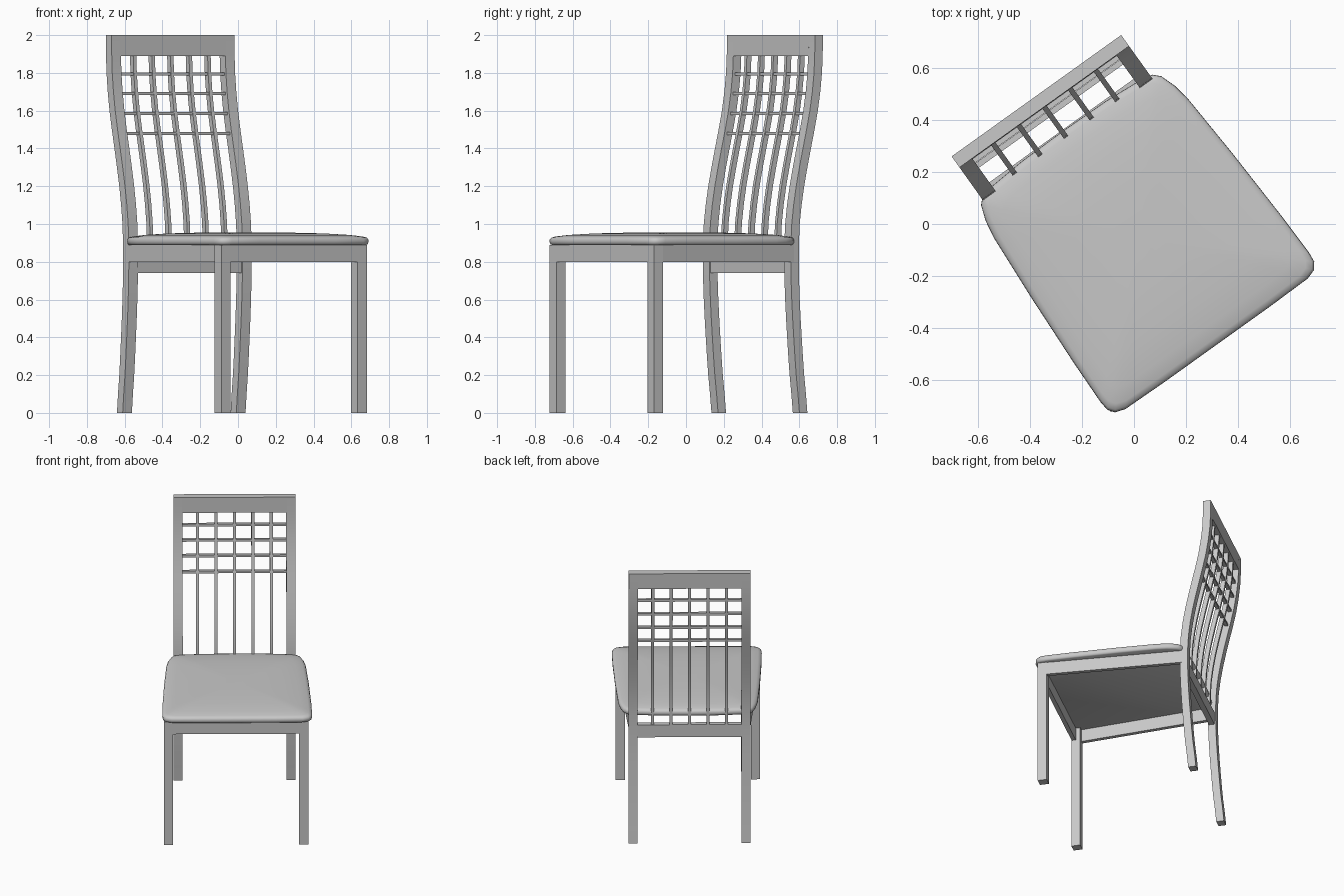
import bpy, bmesh, math
from mathutils import Matrix, Vector

if "Cube" in bpy.data.objects:
    bpy.data.objects.remove(bpy.data.objects["Cube"])

ANGLE = math.radians(35.6)
# The chair is modelled squarely, then turned about the vertical axis
PLACE = Matrix.Rotation(ANGLE, 4, 'Z') @ Matrix.Translation((-0.018, 0, 0))

grey = bpy.data.materials.new("plain grey")
grey.diffuse_color = (0.58, 0.58, 0.58, 1)
grey.use_nodes = True
grey.node_tree.nodes["Principled BSDF"].inputs["Base Color"].default_value = grey.diffuse_color

# Rear edge of the curved back, every 0.2 in height
REAR = [.517, .496, .48, .467, .461, .467, .496, .54, .585, .612, .618]
DEPTH = 0.052


def rear(z):
    """Smoothly interpolated rear edge of the back posts."""
    t = min(max(z / 0.2, 0), 9.9999)
    i = int(t)
    f = t - i
    p0, p1, p2, p3 = [REAR[min(max(k, 0), 10)] for k in range(i - 1, i + 3)]
    return 0.5 * (2 * p1 + (p2 - p0) * f + (2 * p0 - 5 * p1 + 4 * p2 - p3) * f * f
                  + (3 * p1 - p0 - 3 * p2 + p3) * f ** 3)


def loft(name, rings, smooth=None):
    """Skin a stack of closed rings and cap both ends."""
    bm = bmesh.new()
    loops = [[bm.verts.new(p) for p in r] for r in rings]
    n = len(loops[0])
    for a, b in zip(loops, loops[1:]):
        for i in range(n):
            j = (i + 1) % n
            bm.faces.new((a[i], a[j], b[j], b[i]))
    bm.faces.new(loops[0][::-1])
    bm.faces.new(loops[-1])
    bmesh.ops.recalc_face_normals(bm, faces=bm.faces)
    me = bpy.data.meshes.new(name)
    bm.to_mesh(me)
    bm.free()
    me.materials.append(grey)
    ob = bpy.data.objects.new(name, me)
    bpy.context.collection.objects.link(ob)
    ob.matrix_world = PLACE
    if smooth:
        bpy.ops.object.select_all(action='DESELECT')
        ob.select_set(True)
        bpy.context.view_layer.objects.active = ob
        bpy.ops.object.shade_smooth_by_angle(angle=math.radians(smooth))
    return ob


def prism(name, plan, z0, z1):
    """Straight upright block from a plan outline."""
    return loft(name, [[(x, y, z) for x, y in plan] for z in (z0, z1)])


def curved_bar(name, x, width, z0, z1, front, back):
    """Upright bar that follows the curve of the back."""
    steps = max(1, round((z1 - z0) / 0.1))
    rings = []
    for k in range(steps + 1):
        z = z0 + (z1 - z0) * k / steps
        y0, y1 = rear(z) - front, rear(z) - back
        rings.append([(x - width / 2, y0, z), (x + width / 2, y0, z),
                      (x + width / 2, y1, z), (x - width / 2, y1, z)])
    return loft(name, rings, 30)


def rect(x0, x1, y0, y1):
    return [(x0, y0), (x1, y0), (x1, y1), (x0, y1)]


for s, side in ((-1, "left"), (1, "right")):
    # Back posts run from the floor to the top
    curved_bar(f"back_post_{side}", s * 0.37, 0.06, 0, 2.0, DEPTH, 0)
    # Straight front legs
    x = s * 0.444
    prism(f"front_leg_{side}", rect(x - .03, x + .03, -.535, -.475), 0, 0.89)
    # Tapering side aprons
    prism(f"side_apron_{side}",
          [(s * .472, -.50), (s * .40, .43), (s * .373, .43), (s * .445, -.50)], 0.80, 0.89)

# Front apron and low rear rail
prism("front_apron", rect(-.44, .44, -.533, -.505), 0.80, 0.89)
prism("rear_rail", rect(-.35, .35, rear(.8) - .045, rear(.8) - .008), 0.74, 0.83)

# Top rail between the posts
curved_bar("top_rail", 0, 0.69, 1.89, 2.0, DEPTH, 0)

# Five upright slats
for i in range(-2, 3):
    curved_bar(f"slat_{i + 3}", i * 0.121, 0.02, 0.81, 1.90, 0.041, 0.011)

# Four thin cross bars forming the lattice
for i, z in enumerate((1.48, 1.585, 1.69, 1.795)):
    y = rear(z) - DEPTH / 2
    prism(f"cross_bar_{i + 1}", rect(-.35, .35, y - .011, y + .011), z - .008, z + .008)

# Cushion: right half of the outline, mirrored, then stacked into a dome
half = [(0, -.561), (.25, -.561), (.43, -.558), (.47, -.545), (.488, -.52), (.492, -.48),
        (.488, -.30), (.475, 0), (.458, .27), (.446, .34), (.425, .40), (.40, .425),
        (.35, .435), (.20, .446), (0, .449)]
outline = half + [(-x, y) for x, y in half[-2:0:-1]]
levels = [(.975, .888), (.992, .893), (1, .905), (.998, .918), (.985, .928),
          (.95, .934), (.85, .942), (.65, .950), (.4, .954), (.15, .956)]
centre = Vector((0.008, -0.056))
rings = []
for scale, z in levels:
    rings.append([(centre.x + x * scale, centre.y + (y - centre.y) * scale, z)
                  for x, y in outline])
loft("seat_cushion", rings, 50)
